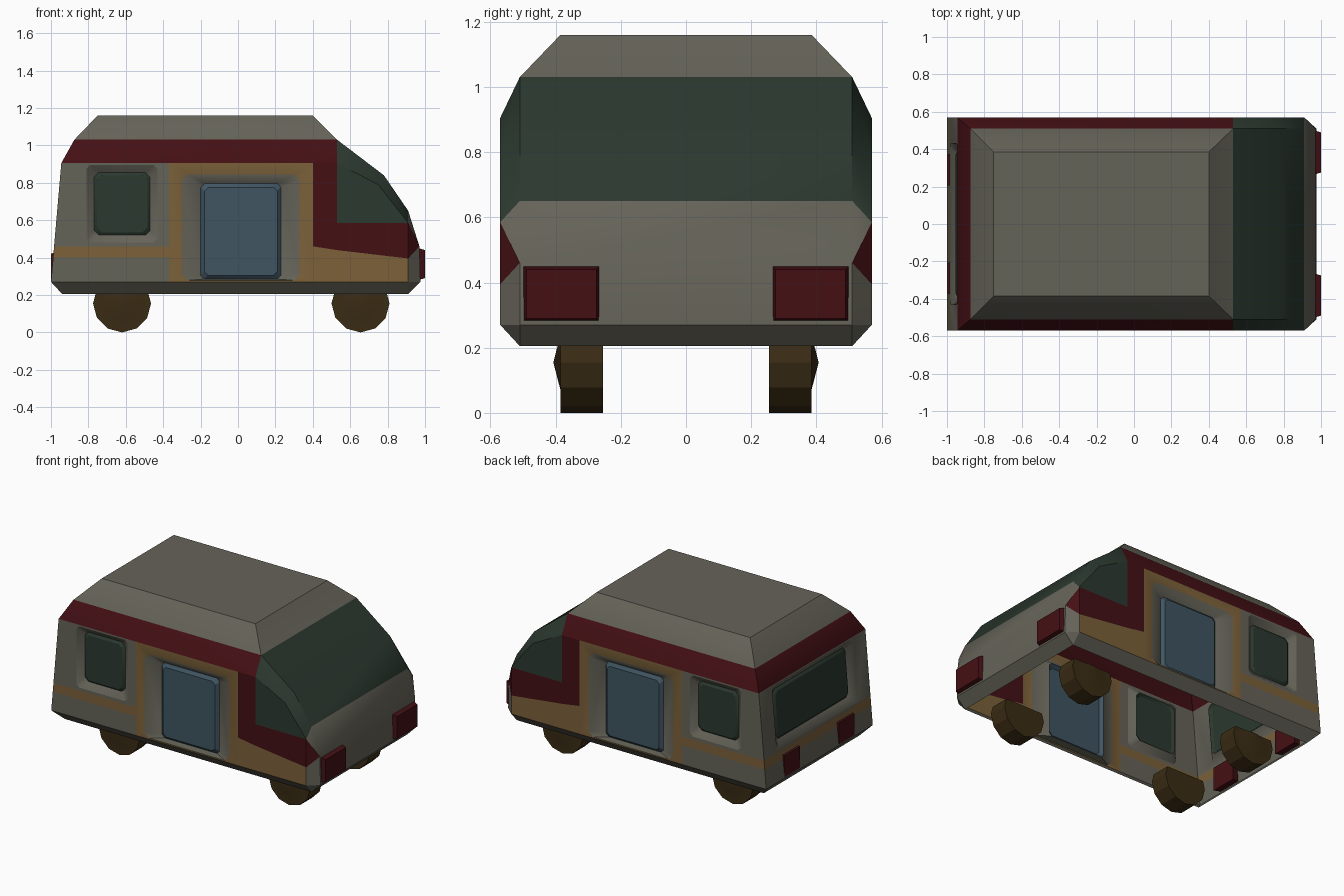
import bpy, bmesh, math
from mathutils import Vector, Matrix

if "Cube" in bpy.data.objects:
    bpy.data.objects.remove(bpy.data.objects["Cube"])


def material(name, *rgb):
    m = bpy.data.materials.new(name)
    m.use_nodes = True
    m.diffuse_color = (*rgb, 1)
    m.node_tree.nodes["Principled BSDF"].inputs["Base Color"].default_value = (*rgb, 1)
    return m


MATS = [material("warm grey paint", .13, .125, .098), material("dark red paint", .058, .005, .007),
        material("tan trim", .2, .12, .042), material("blue door", .05, .09, .12),
        material("green glass", .024, .04, .028), material("brown tyre", .042, .025, .007)]
GREY, RED, TAN, BLUE, GLASS, TYRE = range(len(MATS))


def finish(bm, name, angle):
    me = bpy.data.meshes.new(name)
    bm.to_mesh(me)
    bm.free()
    for m in MATS:
        me.materials.append(m)
    ob = bpy.data.objects.new(name, me)
    bpy.context.collection.objects.link(ob)
    bpy.ops.object.select_all(action='DESELECT')
    ob.select_set(True)
    bpy.context.view_layer.objects.active = ob
    bpy.ops.object.shade_smooth_by_angle(angle=math.radians(angle))
    return ob


# Main body dimensions: half widths and heights of the horizontal rings
WIDE, MID, NARROW = .57, .51, .385
FLOOR, SILL, BELT, STRIPE, COWL, EAVE, GUTTER, ROOF = .205, .27, .4, .46, .585, .905, 1.03, 1.16
NOSE, PILLAR, DOOR_F, DOOR_R = .91, .53, .4, -.37

body = bmesh.new()


def add(mat, *pts):
    pts = list(dict.fromkeys(tuple(p) for p in pts))
    if len(pts) < 3:
        return
    f = body.faces.new([body.verts.new(p) for p in pts])
    f.material_index = mat
    f.normal_update()
    c = f.calc_center_median()
    axis = Vector((max(-.4, min(.4, c.x)), 0, .6))
    if f.normal.dot(c - axis) < 0:
        f.normal_flip()


def flip(p):
    return (p[0], -p[1], p[2])


def both(mat, *pts):
    add(mat, *pts)
    add(mat, *[flip(p) for p in pts])


def across(mat, a, b):
    """Face spanning the vehicle between two edge points and their mirrors."""
    add(mat, a, b, flip(b), flip(a))


def rear_x(z):
    return -1 + (z - SILL) * .087


def side(u, v, d=0):
    return (max(u, rear_x(v)), WIDE - d, v)


def rear(u, v, d=0):
    return (rear_x(v) + d, u, v)


def outline(x0, x1, z0, z1, c):
    """Rectangle with corners cut by c."""
    return [(x0 + c, z0), (x1 - c, z0), (x1, z0 + c), (x1, z1 - c),
            (x1 - c, z1), (x0 + c, z1), (x0, z1 - c), (x0, z0 + c)]


def recess(place, face, rings, fill):
    """Nested outlines (rect, corner cut, depth, colour), closed by a panel."""
    loops = [[place(u, v, d) for u, v in outline(*r, c)] for r, c, d, m in rings]
    for a, b, ring in zip(loops, loops[1:], rings[1:]):
        for i in range(len(a)):
            j = (i + 1) % len(a)
            face(ring[3], a[i], a[j], b[j], b[i])
    face(fill, *loops[-1])


def grow(r, s):
    return (r[0] - s, r[1] + s, r[2] - s, r[3] + s)


def window(place, face, panel, glass):
    recess(place, face, [(panel, 0, 0, GREY), (grow(glass, .04), .02, 0, GREY),
                         (glass, .025, .035, GREY), (grow(glass, -.015), .025, .022, GLASS)], GLASS)


def wall(mat, *uv):
    both(mat, *[side(u, v) for u, v in uv])


# Side walls: rear panels, window and recessed door
for z0, z1, mat in ((SILL, BELT, GREY), (BELT, STRIPE, TAN)):
    wall(mat, (-1, z0), (DOOR_R, z0), (DOOR_R, z1), (-1, z1))
    across(mat, rear(WIDE, z0), rear(WIDE, z1))
window(side, both, (-1, DOOR_R, STRIPE, EAVE), (-.77, -.47, .52, .855))
window(rear, add, (-WIDE, WIDE, STRIPE, EAVE), (-.39, .39, .52, .85))
door = (-.2, .23, .285, .795)
recess(side, both, [((DOOR_R, DOOR_F, SILL, EAVE), 0, 0, TAN), ((-.3, .33, .278, .845), .03, 0, TAN),
                    (door, .02, .045, GREY), (grow(door, -.02), .02, .025, BLUE)], BLUE)

# Cab sides in red and tan
dip, low = .44, .395
wall(RED, (DOOR_F, STRIPE), (PILLAR, dip), (PILLAR, EAVE), (DOOR_F, EAVE))
wall(RED, (PILLAR, dip), (NOSE, low), (NOSE, COWL), (PILLAR, COWL))
wall(TAN, (DOOR_F, SILL), (NOSE, SILL), (NOSE, low), (PILLAR, dip), (DOOR_F, STRIPE))

# Windscreen and cab side glass
top, bend, foot = (PILLAR, MID, GUTTER), (.78, MID, .84), (NOSE, MID, .65)
s_top, s_bend, s_foot = side(PILLAR, EAVE), side(.75, .79), side(NOSE, COWL)
across(GLASS, top, bend)
across(GLASS, bend, foot)
both(GLASS, top, bend, s_bend, s_top)
both(GLASS, bend, foot, s_foot, s_bend)
both(GLASS, side(PILLAR, COWL), s_foot, s_bend, s_top)

# Nose with angled corners
lip, chin, keel = (.97, MID, STRIPE), (.975, MID, SILL), (NOSE, MID, FLOOR)
s_low, s_sill = side(NOSE, low), side(NOSE, SILL)
across(GREY, foot, lip)
across(GREY, lip, chin)
across(GREY, chin, keel)
both(GREY, foot, s_foot, lip)
both(RED, s_foot, lip, s_low)
both(GREY, s_low, lip, chin, s_sill)
both(GREY, s_sill, chin, keel)

# Sill chamfer around an open underside
tail, s_tail = (-.94, MID, FLOOR), side(-1, SILL)
both(GREY, tail, keel, s_sill, s_tail)
across(GREY, tail, s_tail)

# Red eave band and chamfered roof
band = (-.875, MID, GUTTER)
deck_r, deck_f = (-.75, NARROW, ROOF), (DOOR_F, NARROW, ROOF)
both(RED, side(-1, EAVE), s_top, top, band)
across(RED, side(-1, EAVE), band)
both(GREY, band, top, deck_f, deck_r)
across(GREY, band, deck_r)
across(GREY, top, deck_f)
across(GREY, deck_r, deck_f)

bmesh.ops.remove_doubles(body, verts=body.verts[:], dist=.0005)
finish(body, "body_shell", 30)


# Lamps: blocks whose outer face is slightly smaller
def lamp(name, x_in, x_out, y0, y1, z0, z1, inset):
    bm = bmesh.new()
    bmesh.ops.create_cube(bm, size=1)
    for v in bm.verts:
        outer = v.co.x > 0
        s = inset if outer else 0
        v.co = (x_out if outer else x_in,
                y1 - s if v.co.y > 0 else y0 + s,
                z1 - s if v.co.z > 0 else z0 + s)
    bmesh.ops.recalc_face_normals(bm, faces=bm.faces[:])
    for f in bm.faces:
        f.material_index = RED
    finish(bm, name, 20)


# Wheels: coarse discs cut level with the sill, with a pointed hub outside
def wheel(name, x, sign):
    bm = bmesh.new()
    r, width = .155, .13
    bmesh.ops.create_cone(bm, cap_ends=True, segments=12, radius1=r, radius2=r, depth=width)
    bmesh.ops.rotate(bm, verts=bm.verts[:], matrix=Matrix.Rotation(-sign * math.pi / 2, 3, 'X'))
    cap = max(bm.faces, key=lambda f: f.calc_center_median().y * sign)
    bmesh.ops.inset_individual(bm, faces=[cap], thickness=.07)
    hub = bmesh.ops.poke(bm, faces=[cap])["verts"][0]
    hub.co.y += sign * .022
    bmesh.ops.translate(bm, verts=bm.verts[:], vec=(x, sign * (NARROW - width / 2), r))
    cut = bmesh.ops.bisect_plane(bm, geom=bm.verts[:] + bm.edges[:] + bm.faces[:],
                                 plane_co=(0, 0, FLOOR + .005), plane_no=(0, 0, 1), clear_outer=True)
    bmesh.ops.holes_fill(bm, edges=[e for e in bm.edges if e.is_boundary])
    bmesh.ops.recalc_face_normals(bm, faces=bm.faces[:])
    for f in bm.faces:
        f.material_index = TYRE
    finish(bm, name, 20)


for label, sign in (("left", 1), ("right", -1)):
    y0, y1 = sorted((sign * .255, sign * MID))
    lamp("headlamp_" + label, .93, 1, y0, y1, SILL, STRIPE, .02)
    y0, y1 = sorted((sign * .2, sign * .38))
    lamp("tail_lamp_" + label, -.95, -1, y0, y1, SILL, .43, .008)
    wheel("rear_wheel_" + label, -.62, sign)
    wheel("front_wheel_" + label, .655, sign)
